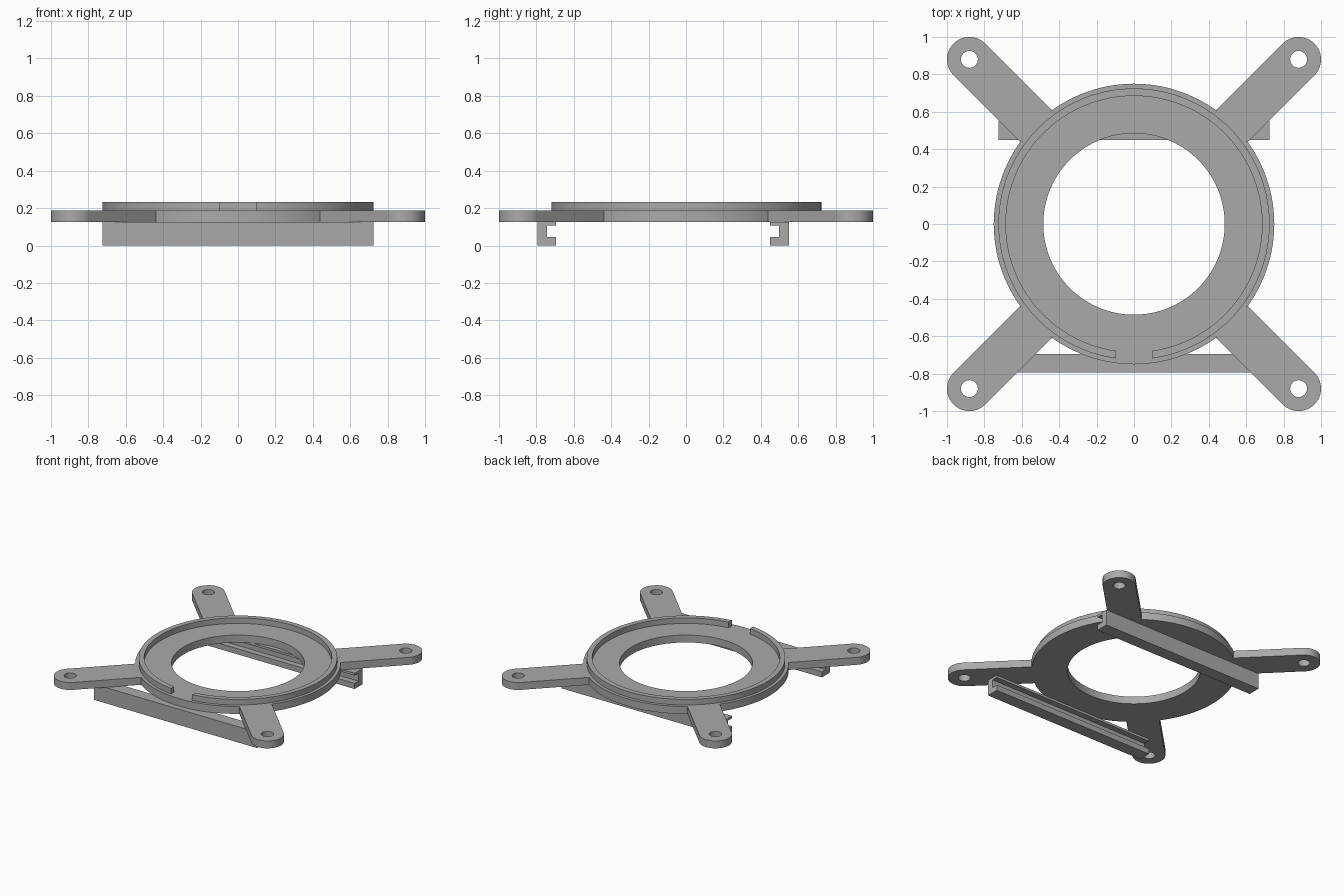
import bpy
import bmesh
import math
from mathutils import Matrix, Vector

cube = bpy.data.objects.get("Cube")
if cube:
    bpy.data.objects.remove(cube, do_unlink=True)

grey = bpy.data.materials.new("plain_grey")
grey.use_nodes = True
colour = (0.40, 0.40, 0.40, 1)
grey.diffuse_color = colour
grey.node_tree.nodes["Principled BSDF"].inputs["Base Color"].default_value = colour

BOTTOM, DECK, LIP_TOP = 0.127, 0.187, 0.232
RING_R, HOLE_R = 0.75, 0.485
LIP_OUT, LIP_IN, GAP = 0.725, 0.685, 0.095
ARM_HALF, EYE_R = 0.12, 0.045
ARM_REACH = 0.88 * math.sqrt(2)
RAIL_HALF = 0.725


def arc(radius, start, end, steps, cx=0.0):
    """Points on an arc, both ends included."""
    angles = [start + (end - start) * i / steps for i in range(steps + 1)]
    return [(cx + radius * math.cos(a), radius * math.sin(a)) for a in angles]


def circle(radius, steps, cx=0.0):
    return arc(radius, 0, math.tau, steps, cx)[:-1]


def plate(name, loops, low, high, matrix=None):
    """Extrude an outline, with optional holes, from low to high."""
    bm = bmesh.new()
    edges = []
    for loop in loops:
        verts = [bm.verts.new((x, y, low)) for x, y in loop]
        edges += [bm.edges.new((v, verts[i - 1])) for i, v in enumerate(verts)]
    bmesh.ops.triangle_fill(bm, edges=edges, use_beauty=True, normal=(0, 0, 1))
    raised = bmesh.ops.extrude_face_region(bm, geom=bm.faces[:], use_keep_orig=True)
    top = [g for g in raised["geom"] if isinstance(g, bmesh.types.BMVert)]
    bmesh.ops.translate(bm, verts=top, vec=Vector((0, 0, high - low)))
    bmesh.ops.recalc_face_normals(bm, faces=bm.faces[:])
    if matrix:
        bm.transform(matrix)
    mesh = bpy.data.meshes.new(name)
    bm.to_mesh(mesh)
    bm.free()
    mesh.materials.append(grey)
    obj = bpy.data.objects.new(name, mesh)
    bpy.context.collection.objects.link(obj)
    bpy.ops.object.select_all(action="DESELECT")
    obj.select_set(True)
    bpy.context.view_layer.objects.active = obj
    bpy.ops.object.shade_smooth_by_angle(angle=math.radians(30))
    return obj


# Flat main ring
plate("base_ring", [circle(RING_R, 128), circle(HOLE_R, 128)], BOTTOM, DECK)

# Raised lip, open at the front with straight-cut ends
front = -math.pi / 2
out_gap, in_gap = math.asin(GAP / LIP_OUT), math.asin(GAP / LIP_IN)
lip = arc(LIP_OUT, front + out_gap, front + math.tau - out_gap, 120)
lip += arc(LIP_IN, front + math.tau - in_gap, front + in_gap, 120)
plate("raised_lip", [lip], DECK, LIP_TOP)

# Four diagonal arms with rounded, drilled ends
root = math.asin(ARM_HALF / RING_R)
arm = arc(ARM_HALF, -math.pi / 2, math.pi / 2, 32, ARM_REACH)
arm += arc(RING_R, root, -root, 8)
for i, name in enumerate(("back_left", "back_right", "front_right", "front_left")):
    turn = Matrix.Rotation(math.pi / 4 + i * math.pi / 2, 4, "Z")
    plate(name + "_arm", [arm, circle(EYE_R, 32, ARM_REACH)], BOTTOM, DECK, turn)

# Channel rails: profile (depth from outer face, height), open towards the middle
channel = [(0, 0), (0.10, 0), (0.10, 0.045), (0.052, 0.045),
           (0.052, 0.108), (0.10, 0.108), (0.10, BOTTOM), (0, BOTTOM)]
for name, outer, side in (("front_rail", -0.795, 1), ("back_rail", 0.55, -1)):
    profile = [(outer + side * d, h) for d, h in channel]
    # Local x, y, z become world y, z, x
    upright = Matrix(((0, 0, 1, 0), (1, 0, 0, 0), (0, 1, 0, 0), (0, 0, 0, 1)))
    plate(name, [profile], -RAIL_HALF, RAIL_HALF, upright)
